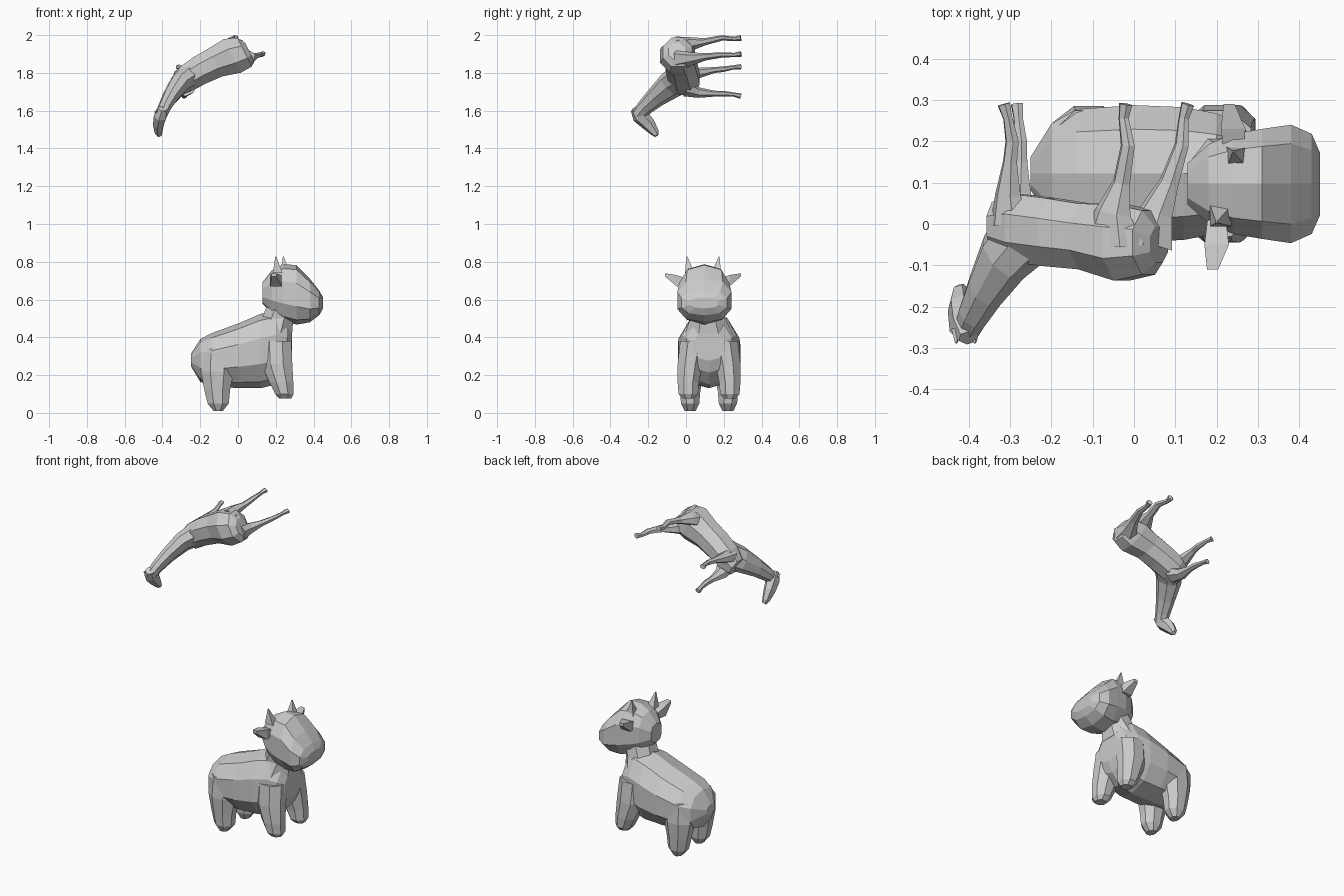
import bpy, bmesh, math
from mathutils import Vector


def loft(name, rings, side, up=None, n=8, power=1.0):
    """Skin a chain of rings (x, y, z, half width along side, half width along up)."""
    bm = bmesh.new()
    pts = [Vector(r[:3]) for r in rings]
    loops = []
    for i, r in enumerate(rings):
        tangent = (pts[min(i + 1, len(pts) - 1)] - pts[max(i - 1, 0)]).normalized()
        s = Vector(side).normalized()
        if up:
            u = Vector(up).normalized()
        else:
            s = (s - tangent * s.dot(tangent)).normalized()
            u = tangent.cross(s)
        loop = []
        for k in range(n):
            a = 2 * math.pi * (k + 0.5) / n
            c, d = math.cos(a), math.sin(a)
            c = math.copysign(abs(c) ** power, c)
            d = math.copysign(abs(d) ** power, d)
            loop.append(bm.verts.new(pts[i] + s * c * r[3] * 1.05 + u * d * r[4] * 1.05))
        loops.append(loop)
    for a, b in zip(loops, loops[1:]):
        for k in range(n):
            bm.faces.new((a[k], a[(k + 1) % n], b[(k + 1) % n], b[k]))
    bm.faces.new(loops[0])
    bm.faces.new(loops[-1])
    bmesh.ops.recalc_face_normals(bm, faces=bm.faces)
    me = bpy.data.meshes.new(name)
    bm.to_mesh(me)
    bm.free()
    ob = bpy.data.objects.new(name, me)
    bpy.context.collection.objects.link(ob)
    return ob


def side_profile(name, stations, y, n, power):
    """Skin upright sections given as (x, bottom z, top z, half width)."""
    rings = [(x, y, (b + t) / 2, w, (t - b) / 2) for x, b, t, w in stations]
    return loft(name, rings, (0, 1, 0), (0, 0, 1), n, power)


# --- Cow, standing and facing +x ---
CY = 0.122
side_profile("cow_body", [
    (-0.25, 0.25, 0.31, 0.04), (-0.20, 0.17, 0.385, 0.12), (-0.14, 0.145, 0.415, 0.155),
    (0.0, 0.14, 0.465, 0.165), (0.12, 0.14, 0.515, 0.16), (0.20, 0.16, 0.53, 0.145),
    (0.26, 0.22, 0.48, 0.12), (0.285, 0.28, 0.43, 0.08)], CY, 10, 0.9)
loft("cow_neck", [(0.18, 0.12, 0.42, 0.13, 0.11), (0.21, 0.115, 0.50, 0.095, 0.085),
                  (0.24, 0.105, 0.57, 0.09, 0.09)], (0, 1, 0), (1, 0, 0))
side_profile("cow_head", [
    (0.13, 0.58, 0.69, 0.05), (0.18, 0.53, 0.75, 0.095), (0.24, 0.495, 0.78, 0.12),
    (0.31, 0.475, 0.775, 0.132), (0.38, 0.485, 0.705, 0.142), (0.43, 0.52, 0.645, 0.12),
    (0.45, 0.555, 0.61, 0.075)], 0.097, 10, 0.8)

for label, s in (("right", -1), ("left", 1)):
    # stout legs
    y = CY + s * 0.11
    loft("cow_front_leg_" + label, [
        (0.20, CY + s * 0.08, 0.38, 0.075, 0.085), (0.205, CY + s * 0.10, 0.26, 0.068, 0.085),
        (0.23, y, 0.16, 0.058, 0.065), (0.245, y, 0.10, 0.053, 0.05),
        (0.25, y, 0.075, 0.03, 0.032)], (0, 1, 0), (1, 0, 0))
    y = CY + s * 0.10
    loft("cow_hind_leg_" + label, [
        (-0.11, CY + s * 0.08, 0.34, 0.075, 0.08), (-0.11, CY + s * 0.095, 0.22, 0.07, 0.09),
        (-0.11, y, 0.12, 0.056, 0.07), (-0.105, y, 0.05, 0.05, 0.058),
        (-0.105, y, 0.01, 0.03, 0.025)], (0, 1, 0), (1, 0, 0))
    # ears and horns, on a slightly turned head
    hx, hy = 0.22 + s * 0.02, 0.09
    loft("cow_ear_" + label, [
        (hx, hy + s * 0.08, 0.69, 0.03, 0.025), (hx, hy + s * 0.14, 0.70, 0.04, 0.04),
        (hx - 0.01, hy + s * 0.2, 0.73, 0.018, 0.012)], (1, 0, 0), (0, 0, 1), 4)
    loft("cow_horn_" + label, [
        (hx + 0.01, hy + s * 0.07, 0.74, 0.035, 0.035),
        (hx, hy + s * 0.085, 0.828, 0.003, 0.003)], (1, 0, 0), (0, 1, 0), 4)

# --- Horse, lying on its side in the air with its legs towards +y ---
LAT = (-0.45, 0, 0.89)
loft("horse_body", [
    (0.06, -0.05, 1.915, 0.05, 0.045), (0.035, -0.045, 1.91, 0.088, 0.08),
    (-0.03, -0.045, 1.89, 0.103, 0.095), (-0.12, -0.03, 1.855, 0.085, 0.082),
    (-0.20, -0.02, 1.815, 0.08, 0.085), (-0.28, -0.01, 1.765, 0.072, 0.085),
    (-0.335, -0.005, 1.725, 0.05, 0.06)], LAT, (0, 1, 0))
loft("horse_neck", [
    (-0.26, -0.02, 1.775, 0.065, 0.085), (-0.315, -0.08, 1.735, 0.052, 0.075),
    (-0.36, -0.16, 1.67, 0.04, 0.055), (-0.39, -0.22, 1.615, 0.033, 0.042),
    (-0.405, -0.255, 1.575, 0.028, 0.035)], (-0.8, 0, 0.6))
loft("horse_head", [
    (-0.40, -0.275, 1.61, 0.025, 0.02), (-0.41, -0.245, 1.575, 0.036, 0.042),
    (-0.42, -0.20, 1.53, 0.03, 0.036), (-0.42, -0.165, 1.485, 0.02, 0.022),
    (-0.415, -0.155, 1.468, 0.012, 0.012)], (-0.95, 0, 0.3), n=6)
for dx in (-0.025, 0.02):
    loft("horse_ear", [(-0.405 + dx, -0.255, 1.59, 0.012, 0.012),
                       (-0.405 + dx, -0.288, 1.60, 0.003, 0.003)], LAT, n=4)

# slim legs: hip, thigh, knee, ankle and hoof
legs = {
    "horse_hind_leg_upper": [(-0.05, -0.04, 1.935, 0.05, 0.08), (-0.05, 0.03, 1.955, 0.03, 0.045),
                             (-0.03, 0.10, 1.965, 0.017, 0.022), (-0.015, 0.19, 1.985, 0.012, 0.018),
                             (-0.025, 0.255, 1.98, 0.01, 0.013), (-0.02, 0.29, 1.985, 0.014, 0.017)],
    "horse_hind_leg_lower": [(0.03, -0.04, 1.87, 0.05, 0.07), (0.055, 0.03, 1.875, 0.03, 0.042),
                             (0.085, 0.10, 1.885, 0.017, 0.025), (0.115, 0.19, 1.895, 0.012, 0.018),
                             (0.12, 0.255, 1.895, 0.01, 0.013), (0.13, 0.29, 1.90, 0.014, 0.017)],
    "horse_front_leg_upper": [(-0.30, 0.0, 1.79, 0.035, 0.05), (-0.305, 0.07, 1.80, 0.024, 0.033),
                              (-0.30, 0.15, 1.815, 0.014, 0.018), (-0.295, 0.20, 1.82, 0.013, 0.017),
                              (-0.305, 0.255, 1.83, 0.01, 0.012), (-0.315, 0.29, 1.832, 0.013, 0.016)],
    "horse_front_leg_lower": [(-0.27, 0.0, 1.715, 0.035, 0.05), (-0.28, 0.07, 1.695, 0.024, 0.033),
                              (-0.275, 0.15, 1.69, 0.014, 0.018), (-0.275, 0.20, 1.69, 0.013, 0.017),
                              (-0.28, 0.255, 1.685, 0.01, 0.012), (-0.283, 0.29, 1.677, 0.013, 0.016)],
}
for name, rings in legs.items():
    loft(name, rings, LAT, n=6)
